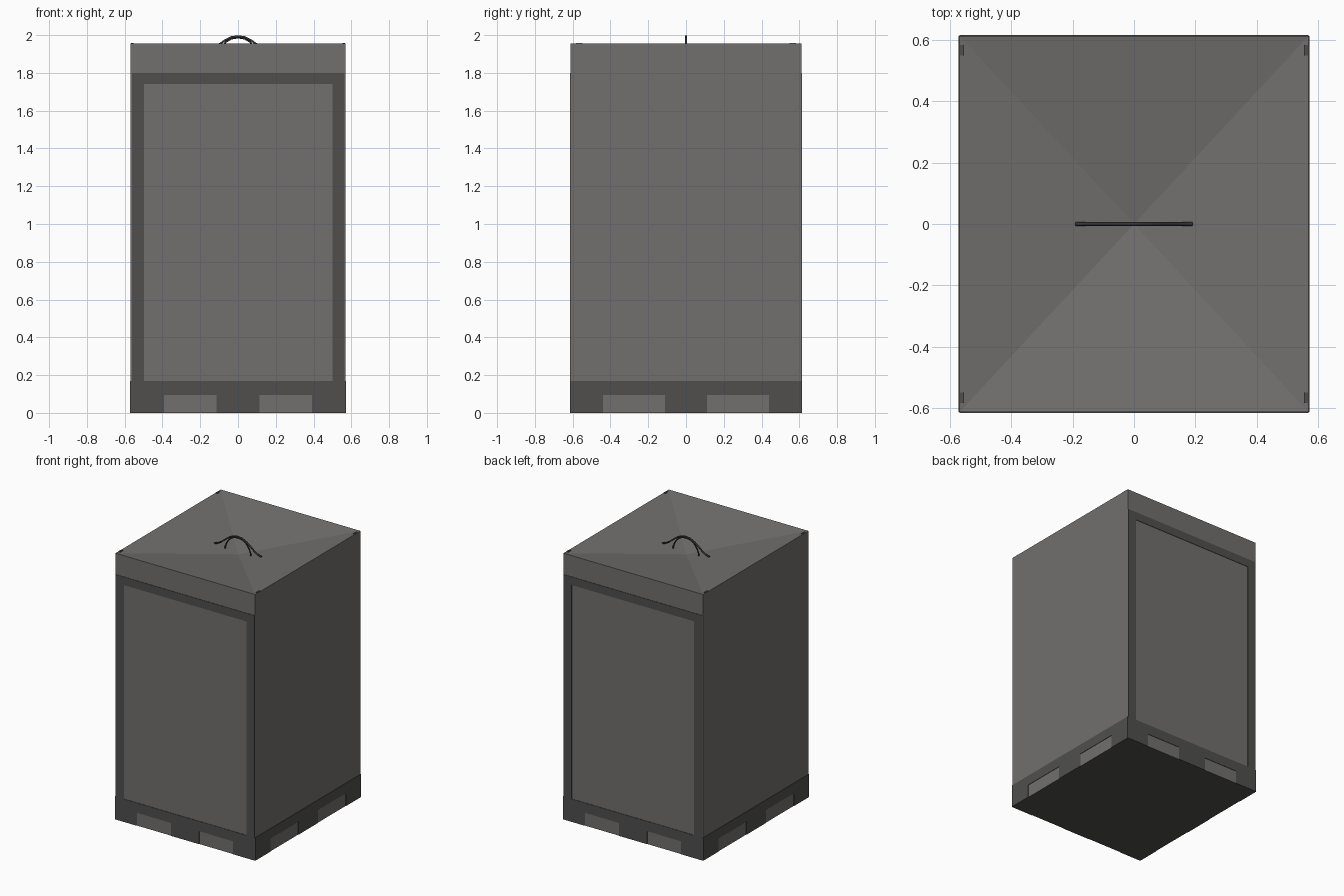
import bpy, bmesh

if "Cube" in bpy.data.objects:
    bpy.data.objects.remove(bpy.data.objects["Cube"])

def mat(name, r, g, b):
    m = bpy.data.materials.new(name)
    m.diffuse_color = (r, g, b, 1)
    m.use_nodes = True
    m.node_tree.nodes["Principled BSDF"].inputs["Base Color"].default_value = m.diffuse_color
    return m

GREY = mat("warm_grey", 0.168, 0.162, 0.156)
DARK = mat("dark_grey", 0.080, 0.078, 0.076)
BLACK = mat("charcoal", 0.035, 0.035, 0.037)

X, Y, TOP = 0.568, 0.612, 1.955   # body half sizes and rim height
T = 0.003                         # plate thickness

def finish(name, bm, mats):
    bmesh.ops.recalc_face_normals(bm, faces=bm.faces)
    me = bpy.data.meshes.new(name)
    bm.to_mesh(me)
    bm.free()
    for m in mats:
        me.materials.append(m)
    ob = bpy.data.objects.new(name, me)
    bpy.context.collection.objects.link(ob)
    return ob

def add_box(bm, x0, x1, y0, y1, z0, z1):
    vs = bmesh.ops.create_cube(bm, size=1)["verts"]
    for v in vs:
        v.co.x = x1 if v.co.x > 0 else x0
        v.co.y = y1 if v.co.y > 0 else y0
        v.co.z = z1 if v.co.z > 0 else z0

# Body with a roof sinking to the centre, dark underside
bm = bmesh.new()
add_box(bm, -X, X, -Y, Y, 0, TOP)
bm.faces.ensure_lookup_table()
roof = [f for f in bm.faces if f.calc_center_median().z > TOP - 0.01]
centre = bmesh.ops.poke(bm, faces=roof)["verts"][0]
centre.co.z = TOP - 0.09
for f in bm.faces:
    f.material_index = 1 if f.calc_center_median().z < 0.01 else 0
finish("body", bm, [GREY, DARK])

def skirt_strips(half, inner, outer):
    """Base band with two openings, as (u0, u1, z0, z1) rectangles."""
    return [(-half, half, 0.095, 0.168), (-half, -outer, 0, 0.095),
            (-inner, inner, 0, 0.095), (outer, half, 0, 0.095)]

# Base skirt on the four sides
bm = bmesh.new()
for s in (-1, 1):
    for u0, u1, z0, z1 in skirt_strips(X, 0.115, 0.392):
        add_box(bm, u0, u1, *sorted((s * Y, s * (Y + T))), z0, z1)
    for u0, u1, z0, z1 in skirt_strips(Y, 0.112, 0.44):
        add_box(bm, *sorted((s * X, s * (X + T))), u0, u1, z0, z1)
finish("base_skirt", bm, [DARK])

# Panel frames on front and back
for name, s in (("front_frame", -1), ("back_frame", 1)):
    bm = bmesh.new()
    ys = sorted((s * Y, s * (Y + T)))
    add_box(bm, -0.56, 0.565, *ys, 1.74, 1.80)
    add_box(bm, -0.56, -0.497, *ys, 0.168, 1.74)
    add_box(bm, 0.50, 0.565, *ys, 0.168, 1.74)
    finish(name, bm, [DARK])

# Lifting handle: two strands, joined at the crown
def strand(name, half_path, radius):
    pts = [(-x, z) for x, z in reversed(half_path[1:])] + half_path
    cu = bpy.data.curves.new(name, "CURVE")
    cu.dimensions = "3D"
    cu.bevel_depth = radius
    cu.bevel_resolution = 1
    cu.use_fill_caps = True
    sp = cu.splines.new("POLY")
    sp.points.add(len(pts) - 1)
    for p, (x, z) in zip(sp.points, pts):
        p.co = (x, 0, z, 1)
    cu.materials.append(BLACK)
    ob = bpy.data.objects.new(name, cu)
    bpy.context.collection.objects.link(ob)

strand("handle_outer_strand", [(0, 1.994), (0.035, 1.989), (0.07, 1.972),
       (0.10, 1.95), (0.13, 1.925), (0.16, 1.907), (0.19, 1.897)], 0.006)
strand("handle_inner_strand", [(0, 1.987), (0.035, 1.981), (0.065, 1.963),
       (0.09, 1.93), (0.102, 1.90), (0.106, 1.88)], 0.005)

# Small corner tabs on the rim
bm = bmesh.new()
for sx in (-1, 1):
    for sy in (-1, 1):
        add_box(bm, *sorted((sx * 0.553, sx * 0.566)),
                *sorted((sy * 0.548, sy * 0.582)), TOP - 0.015, TOP + 0.003)
finish("corner_tabs", bm, [DARK])
